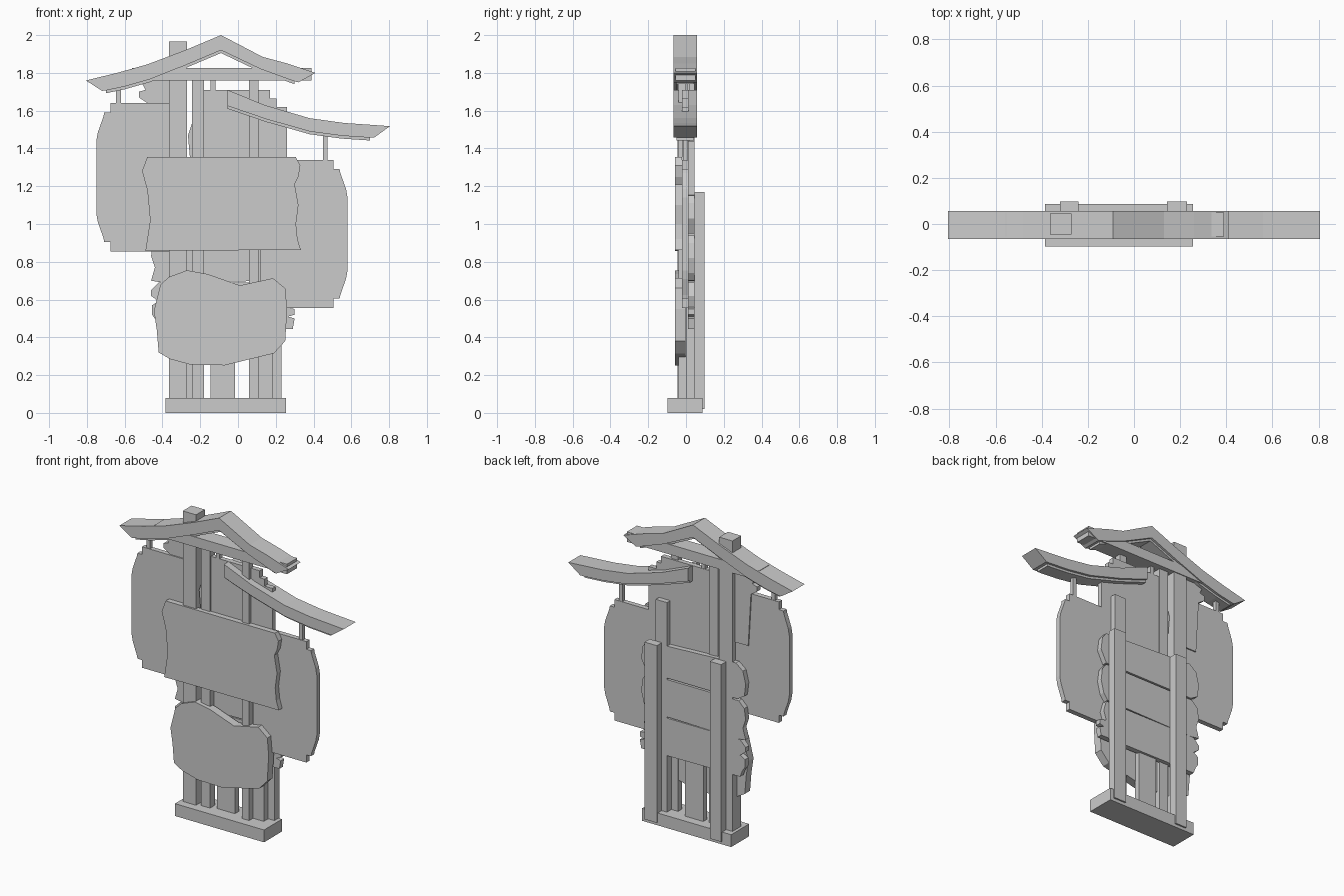
import bpy, bmesh


def prism(name, pts, y0, y1):
    """Extrude an outline given in (x, z) from y0 to y1."""
    bm = bmesh.new()
    front = [bm.verts.new((x, y0, z)) for x, z in pts]
    back = [bm.verts.new((x, y1, z)) for x, z in pts]
    n = len(pts)
    bm.faces.new(front)
    bm.faces.new(back[::-1])
    for i in range(n):
        j = (i + 1) % n
        bm.faces.new((front[j], front[i], back[i], back[j]))
    bmesh.ops.recalc_face_normals(bm, faces=bm.faces)
    me = bpy.data.meshes.new(name)
    bm.to_mesh(me)
    bm.free()
    ob = bpy.data.objects.new(name, me)
    bpy.context.collection.objects.link(ob)
    return ob


def box(name, x0, x1, y0, y1, z0, z1):
    return prism(name, [(x0, z0), (x1, z0), (x1, z1), (x0, z1)], y0, y1)


# Base and upright posts
box("base", -.385, .255, -.097, .087, 0, .08)
box("tall_post", -.365, -.27, -.045, .045, .08, 1.965)
box("inner_left_post", -.243, -.18, -.03, .02, .08, 1.78)
box("inner_right_post", .057, .108, -.04, 0, .08, 1.78)
box("rear_right_post", .105, .185, 0, .046, .08, 1.44)
box("center_leg", -.145, -.015, -.01, .03, .08, .6)
box("back_post_left", -.32, -.24, .045, .097, .02, 1.17)
box("back_post_right", .142, .23, .045, .097, .02, 1.17)
prism("post_splinter", [(-.25, 1.3), (-.235, 1.3), (-.235, 1.56), (-.265, 1.47)], -.02, .01)

# Three broken horizontal planks on the back
plank_ends = [
    (.45, .69, [(-.42, .45), (-.435, .49), (-.455, .52), (-.455, .57), (-.42, .59),
                (-.46, .62), (-.46, .65), (-.42, .69)],
     [(.25, .69), (.27, .62), (.25, .56), (.30, .55), (.30, .52), (.265, .51),
      (.30, .50), (.29, .445)]),
    (.70, .94, [(-.40, .69), (-.46, .70), (-.44, .77), (-.46, .83), (-.45, .90), (-.41, .94)],
     [(.25, .94), (.28, .90), (.29, .82), (.27, .74), (.24, .70)]),
    (.95, 1.18, [(-.40, .95), (-.45, .98), (-.46, 1.06), (-.44, 1.14), (-.39, 1.18)],
     [(.25, 1.15), (.28, 1.11), (.29, 1.03), (.25, .95)]),
]
for i, (z0, z1, left, right) in enumerate(plank_ends):
    prism(f"back_plank_{i + 1}", left + right, .01, .045)

# Stepped upper backing board and broken board under the eave
prism("upper_board", [(-.18, .95), (.26, .95), (.26, 1.62), (.205, 1.62), (.205, 1.665),
                      (.17, 1.665), (.17, 1.71), (-.18, 1.71)], -.02, .012)
prism("broken_board", [(-.30, 1.3), (-.46, 1.3), (-.48, 1.64), (-.525, 1.67), (-.525, 1.70),
                       (-.49, 1.71), (-.52, 1.77), (-.30, 1.77)], -.012, .02)


# Hanging side panels with notched rounded outer edge
def side_panel(name, inner, edge, d, z0, z1):
    prof = [(.075, 0), (.075, .05), (.042, .05), (.038, .07), (.008, .155), (0, .20)]
    low = [(edge - d * a, z0 + b) for a, b in prof]
    high = [(edge - d * a, z1 - b) for a, b in prof[::-1]]
    prism(name, [(inner, z0)] + low + high + [(inner, z1)], -.02, .012)


side_panel("left_panel", -.33, -.75, -1, .855, 1.64)
side_panel("right_panel", .12, .58, 1, .555, 1.34)
box("left_hanger", -.645, -.62, -.015, .01, 1.62, 1.74)
box("right_hanger", .45, .475, -.015, .01, 1.32, 1.49)
box("center_hanger", -.145, -.12, -.02, .01, 1.69, 1.78)

# Front sign board and lower stone-like plaque
prism("front_sign", [(-.48, 1.355), (.305, 1.355), (.33, 1.31), (.32, 1.25), (.30, 1.21),
                     (.32, 1.10), (.307, 1.0), (.315, .92), (.333, .862), (-.345, .86),
                     (-.49, .858), (-.465, 1.02), (-.48, 1.18), (-.508, 1.28)], -.057, -.022)
prism("lower_plaque", [(-.365, .72), (-.27, .755), (-.16, .735), (.01, .675), (.185, .713),
                       (.25, .66), (.26, .55), (.25, .38), (.19, .315), (-.07, .252),
                       (-.25, .255), (-.36, .285), (-.42, .32), (-.43, .44), (-.445, .54),
                       (-.41, .68)], -.057, -.003)

# Tie beam under the main roof
box("tie_beam", -.56, .39, -.055, .05, 1.76, 1.825)


# Swept roofs: thick upper layer plus a thin narrower soffit layer
def roof(name, top, under):
    prism(name, top + under[::-1], -.066, .057)
    core = under[1:-1] if name == "main_roof" else under[:-1]
    prism(name + "_soffit", core + [(x, z - .015) for x, z in core[::-1]], -.05, .042)


roof("main_roof",
     [(-.805, 1.76), (-.64, 1.80), (-.48, 1.845), (-.28, 1.92), (-.09, 2.0),
      (.13, 1.885), (.26, 1.85), (.41, 1.80)],
     [(-.72, 1.705), (-.70, 1.707), (-.60, 1.728), (-.47, 1.765), (-.28, 1.84), (-.09, 1.92),
      (.12, 1.82), (.30, 1.755), (.32, 1.75)])
roof("lower_roof",
     [(-.055, 1.71), (.14, 1.63), (.38, 1.56), (.54, 1.535), (.805, 1.52)][:3]
     + [(.56, 1.535), (.805, 1.518)],
     [(-.055, 1.625), (.15, 1.555), (.38, 1.49), (.55, 1.467), (.70, 1.457), (.72, 1.457)])
